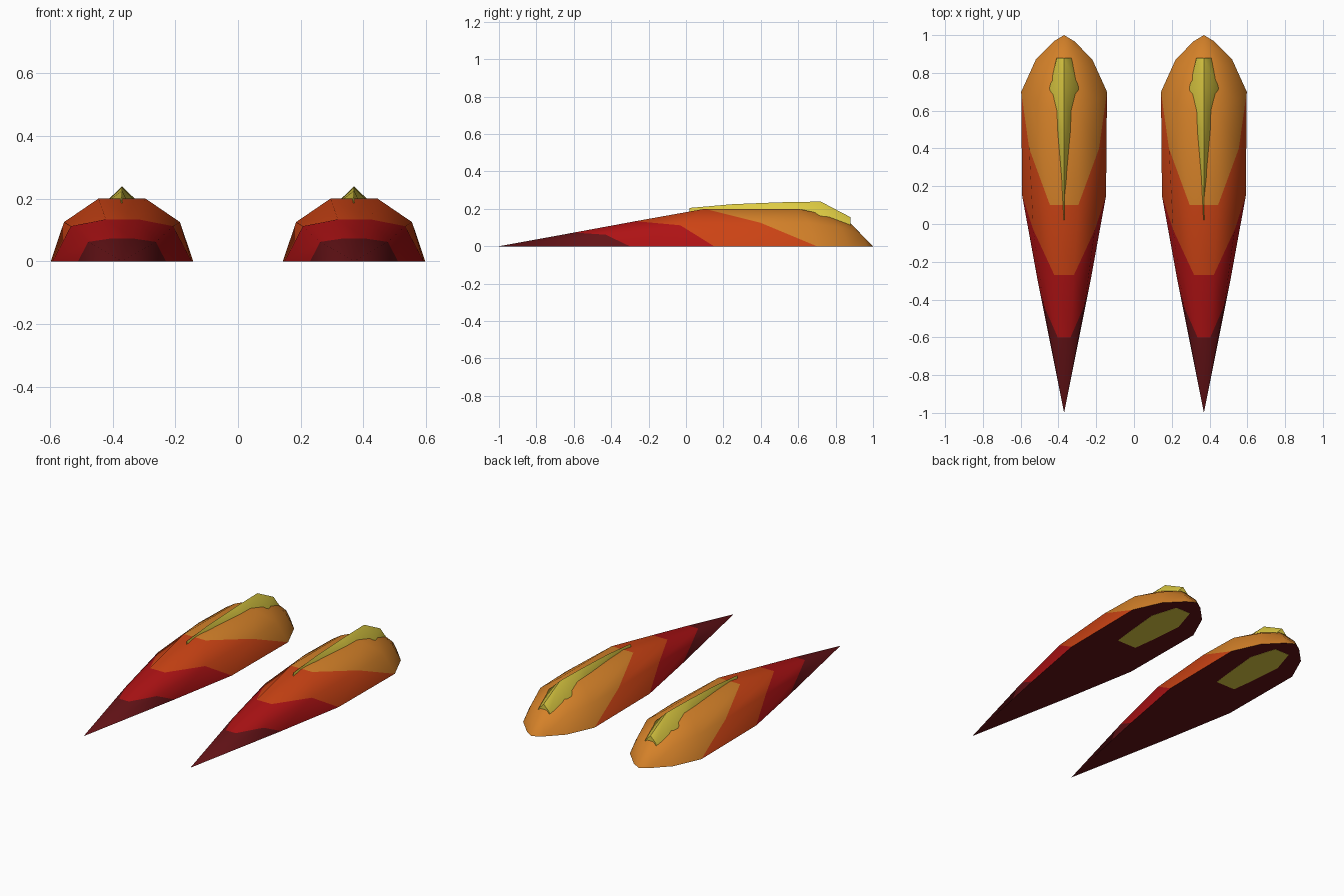
import bpy, bmesh, math

if "Cube" in bpy.data.objects:
    bpy.data.objects.remove(bpy.data.objects["Cube"])


def material(name, rgb):
    m = bpy.data.materials.new(name)
    m.diffuse_color = (*rgb, 1)
    m.use_nodes = True
    m.node_tree.nodes["Principled BSDF"].inputs["Base Color"].default_value = m.diffuse_color
    return m


MAROON = material("dark maroon", (0.125, 0.006, 0.008))
RED = material("red", (0.42, 0.006, 0.007))
ORANGE = material("burnt orange", (0.60, 0.056, 0.007))
AMBER = material("amber", (0.66, 0.22, 0.022))
YELLOW = material("yellow", (0.73, 0.60, 0.055))


def loft(name, rings, mats, band, cx):
    """Skin rings of right-hand (x, y, z) points, mirrored; band(i) is the material of span i."""
    bm = bmesh.new()
    loops = []
    for ring in rings:
        pts = ring + [(-x, y, z) for x, y, z in reversed(ring)]
        loops.append([bm.verts.new((x + cx, y, z)) for x, y, z in pts])
    n = len(loops[0])
    for i, (a, b) in enumerate(zip(loops, loops[1:])):
        for k in range(n):
            f = bm.faces.new((a[k], a[(k + 1) % n], b[(k + 1) % n], b[k]))
            # the underside (last point back to first) takes the first colour
            f.material_index = 0 if k == n - 1 else band(i)
    bm.faces.new(loops[0])
    bm.faces.new(loops[-1])
    bmesh.ops.remove_doubles(bm, verts=bm.verts, dist=0.0005)
    bmesh.ops.recalc_face_normals(bm, faces=bm.faces)
    me = bpy.data.meshes.new(name)
    bm.to_mesh(me)
    bm.free()
    for m in mats:
        me.materials.append(m)
    ob = bpy.data.objects.new(name, me)
    bpy.context.collection.objects.link(ob)
    bpy.context.view_layer.objects.active = ob
    ob.select_set(True)
    bpy.ops.object.shade_smooth_by_angle(angle=math.radians(50))
    ob.select_set(False)


# Pod rings: bottom edge, shoulder, top edge; they slant like chevrons
POD = [
    [(0, -1, 0), (0, -1, 0), (0, -1, 0)],
    [(0.14, -0.30, 0), (0.108, -0.43, 0.062), (0.034, -0.60, 0.073)],
    [(0.222, 0.15, 0), (0.163, -0.03, 0.112), (0.052, -0.27, 0.134)],
    [(0.227, 0.70, 0), (0.185, 0.40, 0.125), (0.075, 0.10, 0.2)],
    [(0.227, 0.70, 0), (0.178, 0.66, 0.125), (0.073, 0.60, 0.2)],
    [(0.15, 0.87, 0), (0.122, 0.83, 0.1), (0.05, 0.75, 0.168)],
    [(0.055, 0.967, 0), (0.045, 0.94, 0.06), (0.02, 0.88, 0.122)],
    [(0, 1, 0), (0, 1, 0), (0, 1, 0)],
]

# Crest rings: base, flank, ridge; the base shows flush in the underside
CREST = [
    [(0.012, 0.02, 0.01), (0.004, 0.02, 0.17), (0, 0.02, 0.205)],
    [(0.05, 0.25, 0.001), (0.016, 0.25, 0.195), (0, 0.25, 0.225)],
    [(0.08, 0.50, -0.001), (0.036, 0.50, 0.198), (0, 0.50, 0.235)],
    [(0.10, 0.72, -0.001), (0.077, 0.72, 0.165), (0, 0.72, 0.239)],
    [(0.05, 0.88, -0.001), (0.038, 0.88, 0.115), (0, 0.88, 0.155)],
]

# Left and right pods with their crests
for side, cx in (("left", -0.37), ("right", 0.37)):
    loft(side + "_pod", POD, [MAROON, RED, ORANGE, AMBER], lambda i: min(i, 3), cx)
    loft(side + "_crest", CREST, [YELLOW], lambda i: 0, cx)
